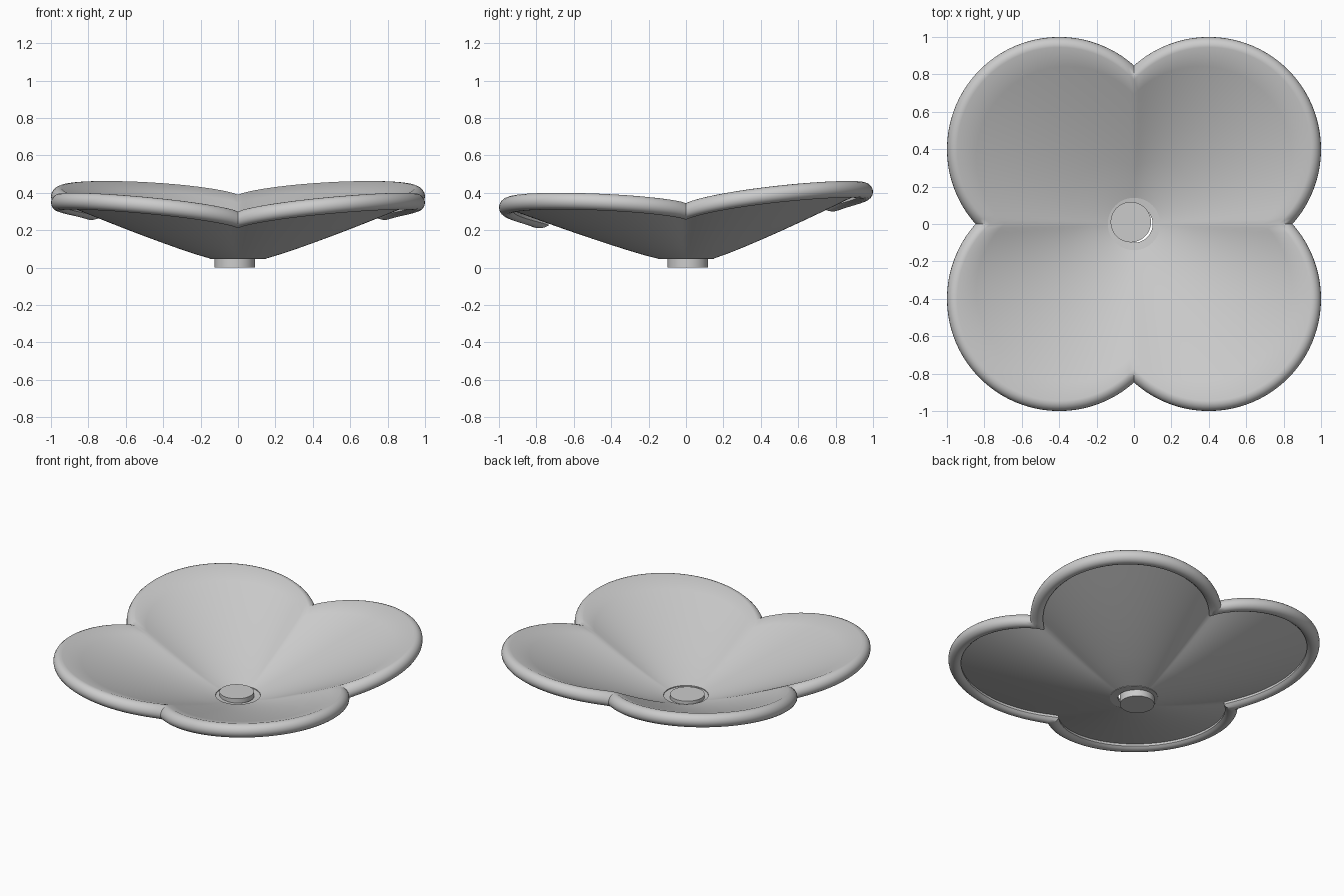
import bpy, bmesh
from math import sin, cos, pi, radians, sqrt

if "Cube" in bpy.data.objects:
    bpy.data.objects.remove(bpy.data.objects["Cube"])

N = 192        # steps around the flower
R0 = 0.14      # radius of the central hole
BEAD = 0.045   # radius of the rolled rim


def outline(a, inset):
    """Radius of the four-circle petal outline at angle a, inset from the edge."""
    k = 0.4 * (abs(cos(a)) + abs(sin(a)))
    return k + sqrt((0.6 - inset) ** 2 - 0.32 + k * k)


def rim_z(a):
    """Height of the rim centre: high in each petal, low in the notches, tilted up at the back."""
    return 0.30 + 0.045 * sin(a) + 0.085 * abs(sin(2 * a)) ** 0.8


def section(a):
    """Closed radial cross-section: top face, rolled rim, underside."""
    z1 = rim_z(a)
    top_r, low_r = outline(a, 0.055), outline(a, 0.075)
    top_z, low_z = z1 + BEAD * 0.98, z1 - 0.01
    pts = []
    steps = 8
    for i in range(steps + 1):
        t = i / steps
        pts.append((R0 + (top_r - R0) * t, 0.075 + (top_z - 0.075) * t ** 1.12))
    for deg in range(80, -141, -20):
        b = radians(deg)
        pts.append((outline(a, BEAD - BEAD * cos(b)), z1 + BEAD * sin(b)))
    for i in range(steps, -1, -1):
        t = i / steps
        pts.append((R0 + (low_r - R0) * t, 0.045 + (low_z - 0.045) * t ** 1.12))
    return pts


def make_object(name, bm, angle):
    bmesh.ops.recalc_face_normals(bm, faces=bm.faces[:])
    mesh = bpy.data.meshes.new(name)
    bm.to_mesh(mesh)
    bm.free()
    ob = bpy.data.objects.new(name, mesh)
    bpy.context.collection.objects.link(ob)
    bpy.ops.object.select_all(action='DESELECT')
    ob.select_set(True)
    bpy.context.view_layer.objects.active = ob
    bpy.ops.object.shade_smooth_by_angle(angle=radians(angle))
    return ob


# four-petal dish with rolled rim
bm = bmesh.new()
rings = []
for i in range(N):
    a = 2 * pi * i / N
    rings.append([bm.verts.new((r * cos(a), r * sin(a), z)) for r, z in section(a)])
M = len(rings[0])
for i in range(N):
    p, q = rings[i], rings[(i + 1) % N]
    for j in range(M):
        k = (j + 1) % M
        bm.faces.new((p[j], q[j], q[k], p[k]))
make_object("petals", bm, 50)

# short round post in the middle
bm = bmesh.new()
bmesh.ops.create_cone(bm, cap_ends=True, segments=48, radius1=0.108, radius2=0.108, depth=0.09)
bmesh.ops.translate(bm, verts=bm.verts[:], vec=(-0.017, 0.01, 0.045))
make_object("centre_post", bm, 40)

# thin collar joining the post to the petals
bm = bmesh.new()
loops = []
for r, z in ((0.10, 0.045), (0.15, 0.045), (0.15, 0.07), (0.10, 0.065)):
    loops.append([bm.verts.new((r * cos(2 * pi * i / 48), r * sin(2 * pi * i / 48), z)) for i in range(48)])
for n in range(4):
    p, q = loops[n], loops[(n + 1) % 4]
    for i in range(48):
        j = (i + 1) % 48
        bm.faces.new((p[i], p[j], q[j], q[i]))
make_object("collar", bm, 40)
